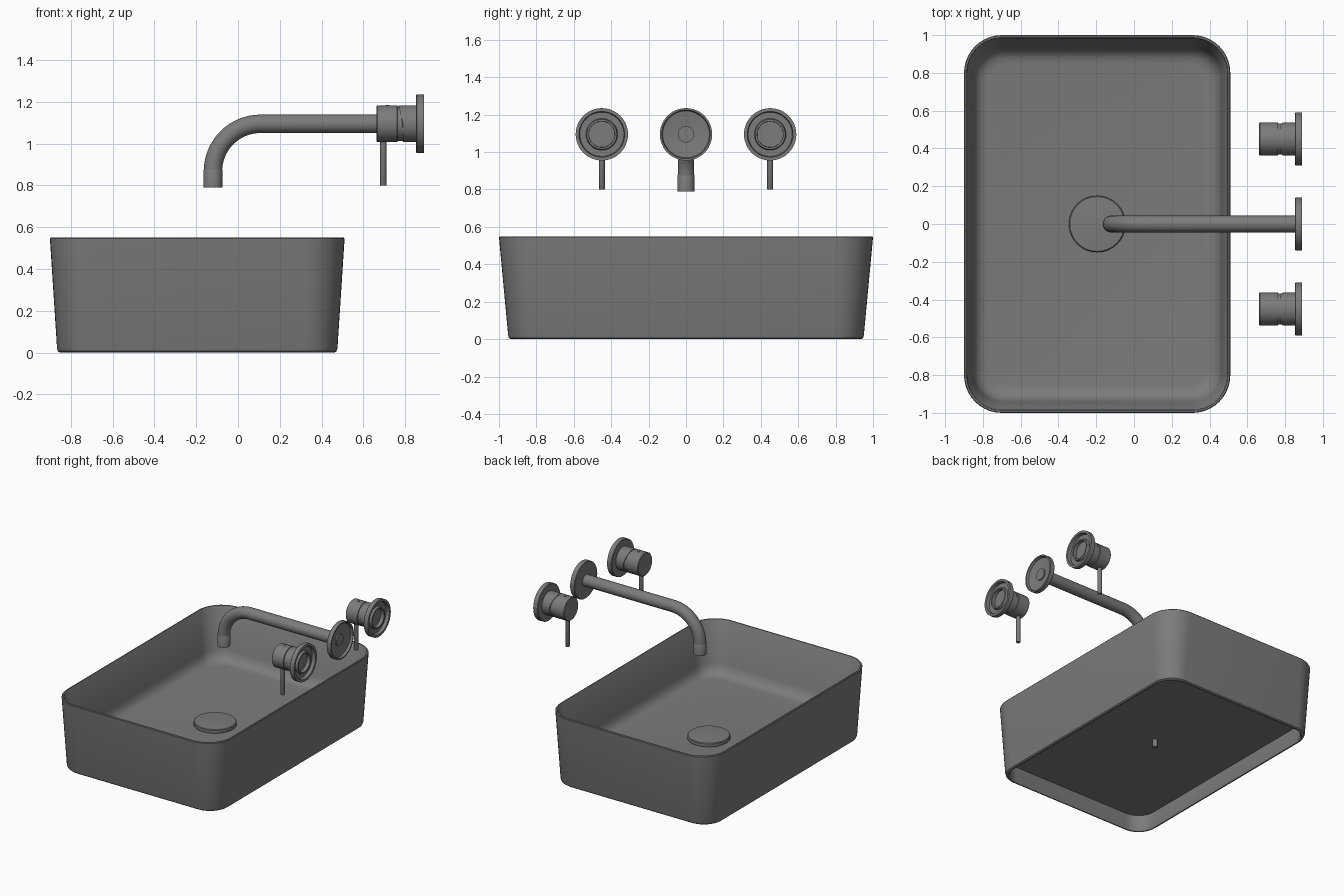
import bpy, bmesh
from math import cos, sin, pi, radians
from mathutils import Matrix, Vector

cube = bpy.data.objects.get("Cube")
if cube:
    bpy.data.objects.remove(cube, do_unlink=True)

grey = bpy.data.materials.new("matte_grey")
grey.use_nodes = True
colour = (0.2, 0.2, 0.2, 1)
grey.diffuse_color = colour
grey.node_tree.nodes["Principled BSDF"].inputs["Base Color"].default_value = colour


def finish(name, bm, matrix=Matrix()):
    bmesh.ops.recalc_face_normals(bm, faces=bm.faces)
    mesh = bpy.data.meshes.new(name)
    bm.to_mesh(mesh)
    bm.free()
    mesh.transform(matrix)
    mesh.materials.append(grey)
    obj = bpy.data.objects.new(name, mesh)
    bpy.context.collection.objects.link(obj)
    bpy.ops.object.select_all(action='DESELECT')
    obj.select_set(True)
    bpy.context.view_layer.objects.active = obj
    bpy.ops.object.shade_smooth_by_angle(angle=radians(35))
    return obj


def loft(bm, rings):
    """Skin a stack of point rings and close both ends."""
    rows = [[bm.verts.new(p) for p in ring] for ring in rings]
    for a, b in zip(rows, rows[1:]):
        for i in range(len(a)):
            j = (i + 1) % len(a)
            bm.faces.new((a[i], a[j], b[j], b[i]))
    bm.faces.new(rows[0])
    bm.faces.new(rows[-1])


def lathe(name, profile, matrix, sides=48):
    """Spin (radius, height) pairs about z, then place."""
    bm = bmesh.new()
    angles = [2 * pi * i / sides for i in range(sides)]
    loft(bm, [[(r * cos(t), r * sin(t), h) for t in angles] for r, h in profile])
    return finish(name, bm, matrix)


def along_x(y):
    return Matrix.Translation((0, y, AXIS_Z)) @ Matrix.Rotation(pi / 2, 4, 'Y')


def rounded_rect(hx, hy, radius, z, steps=10):
    points = []
    for k, (sx, sy) in enumerate(((1, 1), (-1, 1), (-1, -1), (1, -1))):
        for i in range(steps + 1):
            t = (k + i / steps) * pi / 2
            points.append((BASIN_X + sx * (hx - radius) + radius * cos(t),
                           sy * (hy - radius) + radius * sin(t), z))
    return points


BASIN_X = -0.195
AXIS_Z = 1.095

# Basin: recessed underside, skirt, outer wall, thin rim, inner wall and floor
sections = [
    (0.65, 0.93, 0.14, 0.13), (0.645, 0.925, 0.14, 0.012), (0.65, 0.93, 0.14, 0),
    (0.658, 0.938, 0.145, 0), (0.667, 0.947, 0.15, 0.007), (0.671, 0.951, 0.15, 0.022),
    (0.705, 1, 0.2, 0.545), (0.701, 0.996, 0.196, 0.55),
    (0.692, 0.987, 0.187, 0.55), (0.688, 0.983, 0.183, 0.545),
    (0.658, 0.94, 0.16, 0.23), (0.648, 0.925, 0.15, 0.195),
    (0.63, 0.905, 0.14, 0.17), (0.605, 0.88, 0.12, 0.156), (0.575, 0.85, 0.1, 0.152)]
bm = bmesh.new()
loft(bm, [rounded_rect(*s) for s in sections])
finish("basin", bm)

# Drain cap and its stub under the floor
at_drain = Matrix.Translation((BASIN_X, 0, 0))
lathe("drain_cap", [(0.14, 0.155), (0.15, 0.16), (0.15, 0.182), (0.145, 0.187), (0.07, 0.192),
                    (0.01, 0.194)], at_drain, 32)
lathe("drain_stub", [(0.018, 0.07), (0.018, 0.16)], at_drain, 16)

# Spout: one tube swept along a straight run, a quarter bend and a drop
bend, radius = 0.228, 0.044
bend_x, bend_z = 0.108, AXIS_Z - bend
path = [(0.87, AXIS_Z, pi / 2)]
path += [(bend_x + bend * cos(t), bend_z + bend * sin(t), t)
         for t in [pi / 2 + pi / 2 * i / 16 for i in range(17)]]
rings = []
for x, z, t in path:
    outward = Vector((cos(t), 0, sin(t)))
    rings.append([Vector((x, 0, z)) + radius * (outward * cos(a) + Vector((0, 1, 0)) * sin(a))
                  for a in [2 * pi * i / 32 for i in range(32)]])
bm = bmesh.new()
loft(bm, rings)
finish("spout", bm)
lathe("spout_tip", [(0.034, 0.81), (0.036, 0.79), (0.045, 0.79), (0.045, 0.875), (0.042, 0.88)],
      Matrix.Translation((bend_x - bend, 0, 0)), 32)

# Spout wall flange, hollow on the wall side
lathe("spout_flange", [(0.045, 0.852), (0.136, 0.852), (0.14, 0.856), (0.14, 0.89), (0.13, 0.89),
                       (0.125, 0.872), (0.045, 0.86)], along_x(0))

# A tap on each side of the spout
for side, y in (("right", -0.45), ("left", 0.45)):
    lathe(side + "_tap_flange", [(0.085, 0.852), (0.136, 0.852), (0.14, 0.856), (0.14, 0.89),
                                 (0.122, 0.89), (0.118, 0.865), (0.085, 0.865),
                                 (0.08, 0.882), (0.07, 0.882), (0.068, 0.83)], along_x(y))
    lathe(side + "_tap_handle", [(0.084, 0.663), (0.088, 0.667), (0.088, 0.762), (0.08, 0.764)],
          along_x(y))
    lathe(side + "_tap_neck", [(0.082, 0.75), (0.082, 0.81)], along_x(y))
    base = lathe(side + "_tap_base", [(0.088, 0.79), (0.088, 0.855)], along_x(y))
    # Slant the front edge of the base forward above the axis
    for v in base.data.vertices:
        if v.co.x < 0.8:
            v.co.x -= 0.25 * max(0, v.co.z - AXIS_Z)
    lathe(side + "_tap_lever", [(0.014, 0.8), (0.016, 0.803), (0.016, 1.03)],
          Matrix.Translation((0.695, y, 0)), 16)
    lathe(side + "_tap_screw", [(0.01, 1.17), (0.01, 1.185)],
          Matrix.Translation((0.715, y, 0)), 12)
